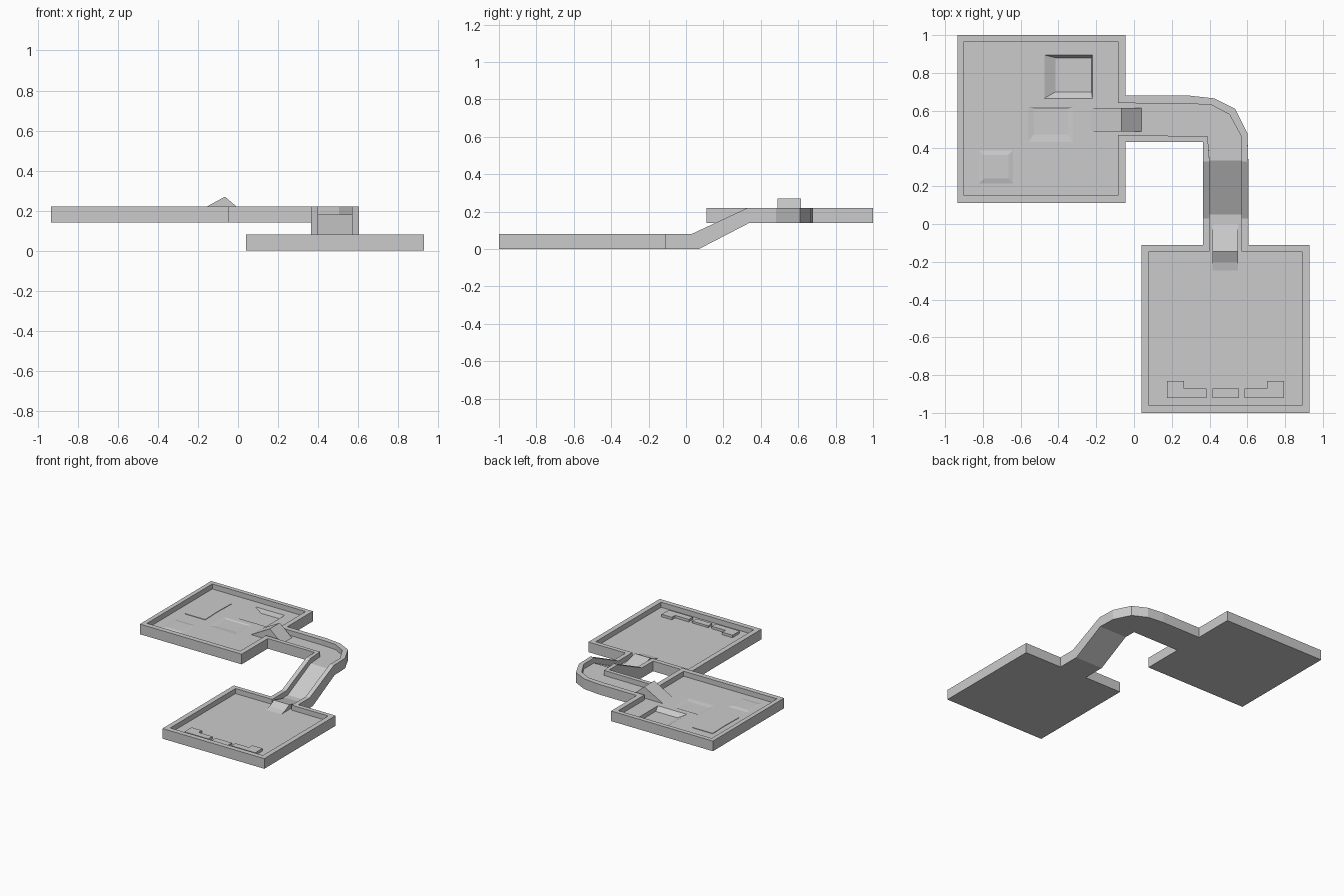
import bpy, bmesh

if "Cube" in bpy.data.objects:
    bpy.data.objects.remove(bpy.data.objects["Cube"])


def finish(bm, name):
    bmesh.ops.remove_doubles(bm, verts=bm.verts, dist=1e-4)
    bmesh.ops.recalc_face_normals(bm, faces=bm.faces)
    me = bpy.data.meshes.new(name)
    bm.to_mesh(me)
    bm.free()
    ob = bpy.data.objects.new(name, me)
    bpy.context.collection.objects.link(ob)
    return ob


def loft(name, a, b):
    """Closed solid between two matching 3D outlines."""
    bm = bmesh.new()
    va = [bm.verts.new(p) for p in a]
    vb = [bm.verts.new(p) for p in b]
    bm.faces.new(va)
    bm.faces.new(vb)
    for i in range(len(va)):
        j = (i + 1) % len(va)
        bm.faces.new((va[i], va[j], vb[j], vb[i]))
    return finish(bm, name)


def prism(name, pts, z0, z1):
    return loft(name, [(x, y, z0) for x, y in pts], [(x, y, z1) for x, y in pts])


def rect(x0, x1, y0, y1, z):
    return [(x0, y0, z), (x1, y0, z), (x1, y1, z), (x0, y1, z)]


def tray(bm, outer, inner, z, ends):
    """Walled floor, open at the chain ends; ends = y of bottom, floor and rim there."""
    def row(pts, h, y):
        last = len(pts) - 1
        return [bm.verts.new((p[0], y if i in (0, last) else p[1], z + h))
                for i, p in enumerate(pts)]
    rows = [row(outer, 0, ends[0]), row(outer, .08, ends[2]),
            row(inner, .08, ends[2]), row(inner, .04, ends[1])]
    for a, b in zip(rows, rows[1:]):
        for i in range(len(a) - 1):
            bm.faces.new((a[i], a[i + 1], b[i + 1], b[i]))
    bm.faces.new(rows[0])
    bm.faces.new(rows[3])
    left = [r[0] for r in rows]
    right = [r[-1] for r in rows]
    return left + right[::-1]


# Lower room, upper room with bend, and the sloping channel joining them
body = bmesh.new()
low_end = tray(
    body,
    [(.365, 0), (.365, -.11), (.04, -.11), (.04, -1), (.93, -1), (.93, -.11), (.605, -.11), (.605, 0)],
    [(.40, 0), (.40, -.145), (.08, -.145), (.08, -.96), (.89, -.96), (.89, -.145), (.57, -.145), (.57, 0)],
    0, (.07, .05, .03))
high_end = tray(
    body,
    [(.365, 0), (.365, .435), (-.045, .435), (-.045, .11), (-.935, .11), (-.935, 1), (-.045, 1),
     (-.045, .68), (.29, .68), (.425, .665), (.535, .61), (.60, .48), (.605, 0)],
    [(.40, 0), (.39, .465), (-.085, .47), (-.085, .15), (-.90, .15), (-.90, .965), (-.085, .965),
     (-.085, .64), (.29, .637), (.41, .63), (.505, .58), (.57, .46), (.57, 0)],
    .14, (.34, .335, .33))
for i in range(8):
    j = (i + 1) % 8
    body.faces.new((low_end[i], low_end[j], high_end[j], high_end[i]))
course = finish(body, "course_body")

# Sunken pit and shallow dip cut into the upper floor
pit = loft("pit_cutter", rect(-.415, -.225, .70, .88, .15), rect(-.475, -.22, .665, .895, .18))
pit_top = rect(-.475, -.22, .665, .895, .18)
dip = loft("dip_cutter", rect(-.53, -.35, .475, .61, .175), rect(-.56, -.32, .435, .62, .18))
for cutter in (pit, dip):
    # stretch the cutter a little above the floor along its slope for a clean cut
    for v in cutter.data.vertices[4:]:
        base = cutter.data.vertices[v.index - 4]
        v.co = base.co + (v.co - base.co) * 1.15
    m = course.modifiers.new(cutter.name, 'BOOLEAN')
    m.operation = 'DIFFERENCE'
    m.solver = 'EXACT'
    m.object = cutter
    cutter.hide_render = True
    cutter.hide_viewport = True

# Jump ramps
up = [(-.23, .18), (-.065, .27), (.04, .18)]
loft("upper_jump", [(x, .49, z) for x, z in up], [(x, .615, z) for x, z in up])
down = [(.0, .04), (-.145, .078), (-.20, .05), (-.245, .04)]
loft("lower_jump", [(.415, y, z) for y, z in down], [(.55, y, z) for y, z in down])

# Low barriers along the front of the lower room
ell = [(.175, -.83), (.265, -.83), (.265, -.87), (.385, -.87), (.385, -.92), (.175, -.92)]
prism("barrier_left", ell, .04, .06)
prism("barrier_right", [(.97 - x, y) for x, y in ell], .04, .06)
prism("barrier_middle", [(.415, -.92), (.555, -.92), (.555, -.87), (.415, -.87)], .04, .055)

# Thin pad and low mound on the upper floor
prism("floor_pad", [(-.815, .505), (-.64, .505), (-.645, .67), (-.64, .83), (-.815, .83), (-.81, .67)],
      .18, .184)
loft("low_mound", rect(-.82, -.64, .215, .39, .18), rect(-.795, -.665, .24, .365, .186))
